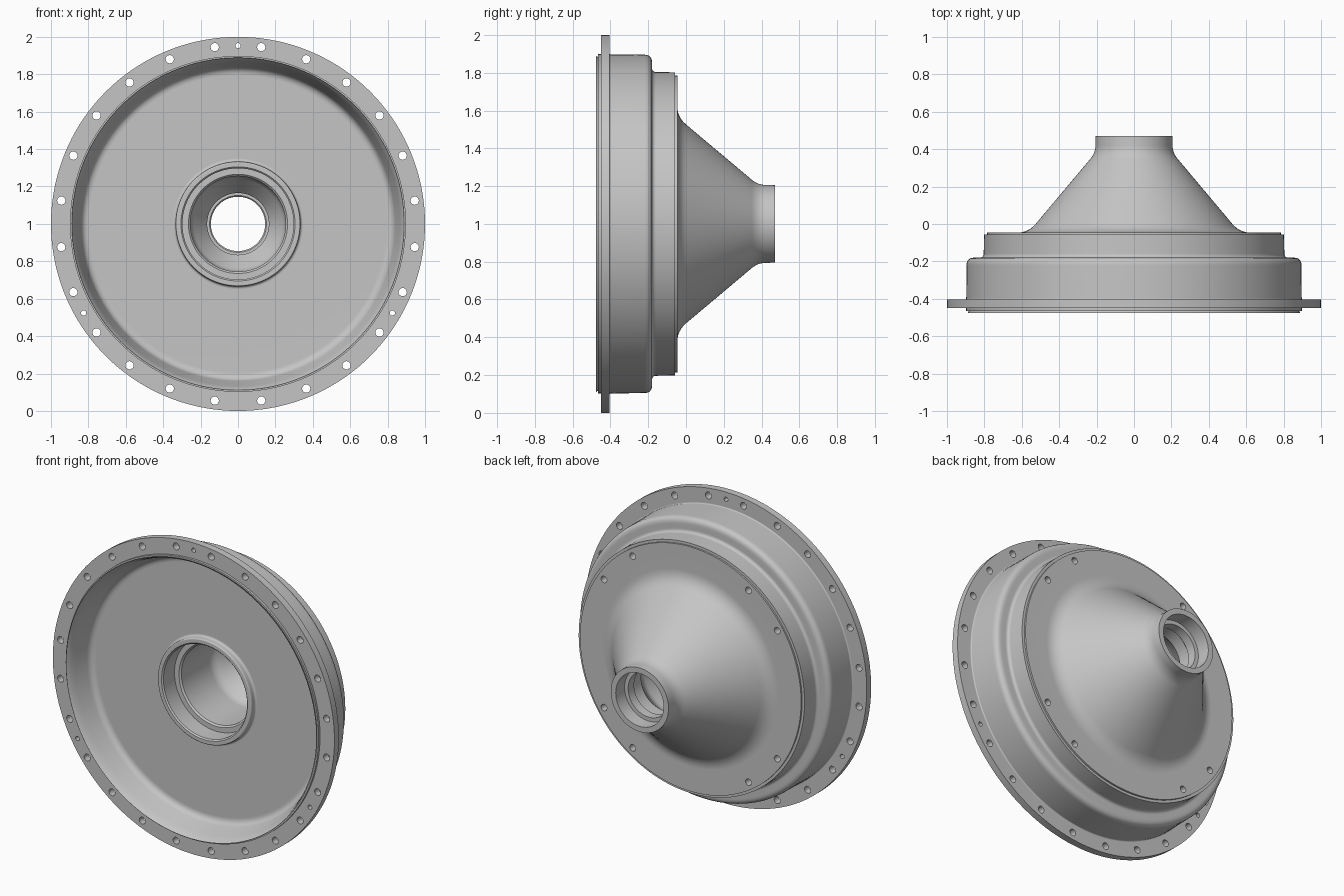
import bpy, bmesh
from math import pi, sin, cos, radians
from mathutils import Vector, Matrix

if "Cube" in bpy.data.objects:
    bpy.data.objects.remove(bpy.data.objects["Cube"], do_unlink=True)

SEGMENTS = 144
CENTRE = Vector((0, 0, 1))

metal = bpy.data.materials.new("grey_metal")
metal.use_nodes = True
GREY = (0.56, 0.56, 0.56, 1)
metal.diffuse_color = GREY
metal.node_tree.nodes["Principled BSDF"].inputs["Base Color"].default_value = GREY


def rounded(corners, steps=6):
    """Closed outline with each (radius, y, fillet) corner rounded off."""
    points = []
    for i, (r, y, fillet) in enumerate(corners):
        here = Vector((r, y))
        if not fillet:
            points.append(here)
            continue
        before = Vector(corners[i - 1][:2]) - here
        after = Vector(corners[(i + 1) % len(corners)][:2]) - here
        start = here + before.normalized() * fillet
        end = here + after.normalized() * fillet
        for k in range(steps + 1):
            t = k / steps
            points.append(start * (1 - t) ** 2 + here * 2 * t * (1 - t) + end * t * t)
    return points


def make_object(name, bm):
    bmesh.ops.recalc_face_normals(bm, faces=bm.faces)
    mesh = bpy.data.meshes.new(name)
    bm.to_mesh(mesh)
    bm.free()
    mesh.materials.append(metal)
    obj = bpy.data.objects.new(name, mesh)
    bpy.context.collection.objects.link(obj)
    return obj


def lathe(name, outline):
    """Turn a closed outline about the y axis."""
    bm = bmesh.new()
    rings = []
    for s in range(SEGMENTS):
        a = 2 * pi * s / SEGMENTS
        rings.append([bm.verts.new((p.x * cos(a), p.y, 1 + p.x * sin(a))) for p in outline])
    n = len(outline)
    for s in range(SEGMENTS):
        a, b = rings[s], rings[(s + 1) % SEGMENTS]
        for i in range(n):
            j = (i + 1) % n
            bm.faces.new((a[i], a[j], b[j], b[i]))
    return make_object(name, bm)


def add_holes(bm, angles, circle, radius, y0, y1):
    for angle in angles:
        a = radians(angle)
        place = CENTRE + Vector((circle * cos(a), (y0 + y1) / 2, circle * sin(a)))
        bmesh.ops.create_cone(
            bm, cap_ends=True, segments=20, radius1=radius, radius2=radius, depth=y1 - y0,
            matrix=Matrix.Translation(place) @ Matrix.Rotation(pi / 2, 4, "X"))


# Cross-section: outside from front lip to rear nose, then back along the inside
section = [
    (0.888, -0.465, 0), (0.898, -0.465, 0),                        # locating lip
    (0.898, -0.45, 0), (1, -0.45, 0), (1, -0.405, 0), (0.897, -0.405, 0.008),  # flange
    (0.895, -0.18, 0.04), (0.804, -0.18, 0.022),                   # drum shoulder
    (0.802, -0.057, 0), (0.785, -0.057, 0), (0.785, -0.046, 0),    # rear disc
    (0.565, -0.046, 0.06), (0.207, 0.38, 0.04), (0.205, 0.47, 0),  # cone and nose
    (0.17, 0.47, 0), (0.17, 0.38, 0), (0.145, 0.38, 0),            # rear seat
    (0.145, 0.32, 0), (0.152, 0.313, 0), (0.165, 0.313, 0),        # bore lip
    (0.165, 0.22, 0), (0.255, 0.1, 0.03),                          # tapered cavity
    (0.255, -0.21, 0), (0.265, -0.22, 0),                          # hub bore
    (0.297, -0.22, 0), (0.297, -0.332, 0), (0.305, -0.34, 0),      # front seat
    (0.333, -0.34, 0.008), (0.335, -0.3, 0.015),                   # hub ring
    (0.83, -0.3, 0.035), (0.874, -0.45, 0.03), (0.878, -0.457, 0),  # dish
]
housing = lathe("bell_housing", rounded(section))

# Bolt holes, dowel holes and blind rear holes
bm = bmesh.new()
add_holes(bm, [7.5 + 15 * i for i in range(24)], 0.953, 0.022, -0.5, -0.35)
add_holes(bm, (90, 210, 330), 0.953, 0.014, -0.5, -0.35)
add_holes(bm, [45 + 90 * q + d for q in range(4) for d in (-11.25, 11.25)],
          0.74, 0.021, -0.14, 0.02)
cutter = make_object("hole_cutter", bm)
cutter.hide_render = True

cut = housing.modifiers.new("holes", "BOOLEAN")
cut.operation = "DIFFERENCE"
cut.solver = "EXACT"
cut.object = cutter

bpy.ops.object.select_all(action="DESELECT")
housing.select_set(True)
bpy.context.view_layer.objects.active = housing
bpy.ops.object.modifier_apply(modifier=cut.name)
bpy.data.objects.remove(cutter, do_unlink=True)

# Smooth curves with crisp machined edges
bpy.ops.object.shade_smooth_by_angle(angle=radians(30))
weighted = housing.modifiers.new("weighted_normals", "WEIGHTED_NORMAL")
weighted.keep_sharp = True
